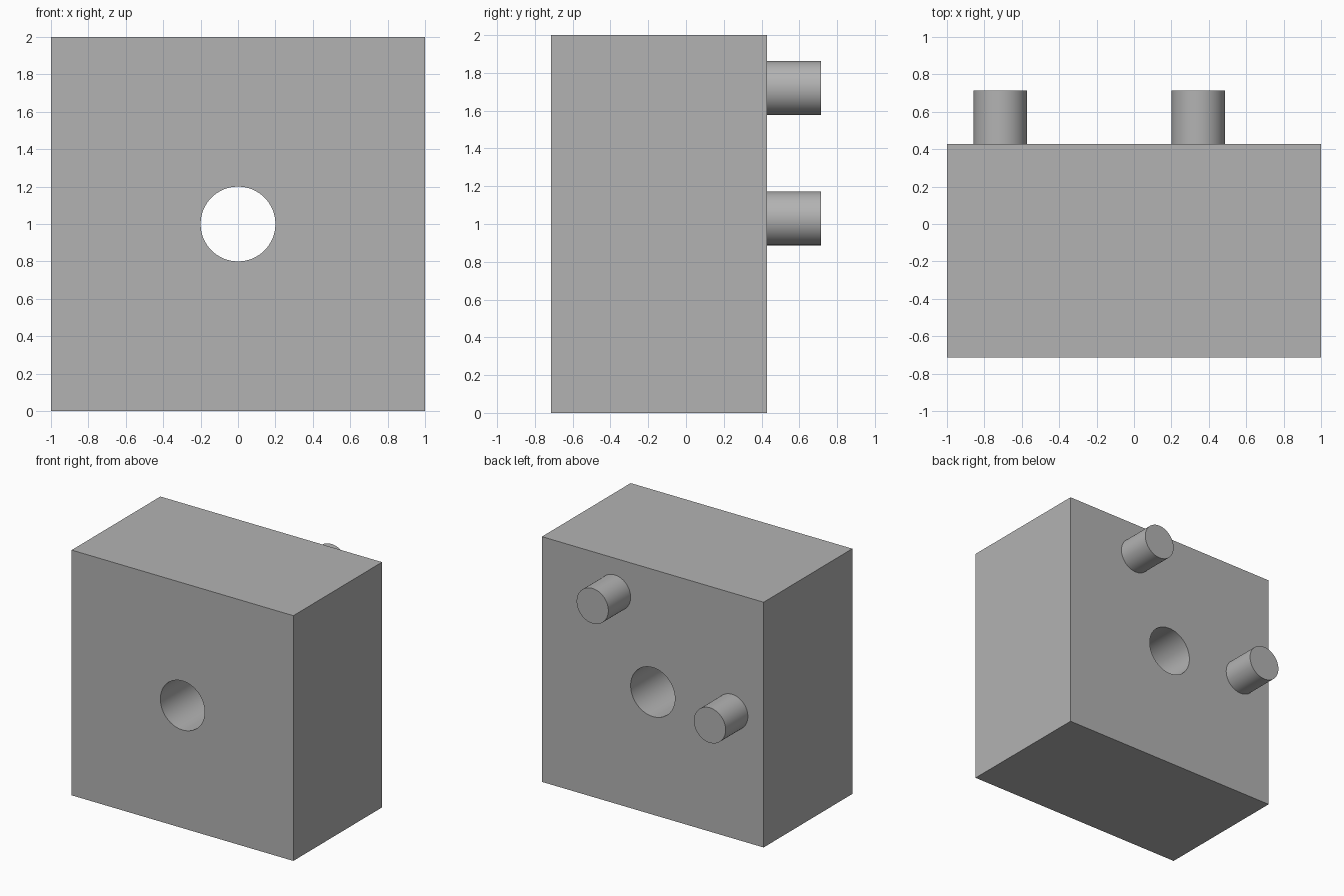
import bpy
from math import radians

default_cube = bpy.data.objects.get("Cube")
if default_cube:
    bpy.data.objects.remove(default_cube, do_unlink=True)

FRONT, BACK, PEG_END = -0.715, 0.428, 0.715

# Single plain grey
grey = bpy.data.materials.new("plain grey")
grey.use_nodes = True
colour = (0.45, 0.45, 0.45, 1)
grey.diffuse_color = colour
grey.node_tree.nodes["Principled BSDF"].inputs["Base Color"].default_value = colour


def rod(name, x, z, radius, y0, y1):
    """Round bar running front to back from y0 to y1."""
    bpy.ops.mesh.primitive_cylinder_add(
        vertices=64, radius=radius, depth=y1 - y0,
        location=(x, (y0 + y1) / 2, z), rotation=(radians(90), 0, 0))
    obj = bpy.context.object
    obj.name = name
    obj.data.materials.append(grey)
    bpy.ops.object.shade_smooth_by_angle(angle=radians(30))
    return obj


# Block
bpy.ops.mesh.primitive_cube_add(size=1, location=(0, (FRONT + BACK) / 2, 1))
block = bpy.context.object
block.name = "block"
block.scale = (2, BACK - FRONT, 2)
bpy.ops.object.transform_apply(location=False, rotation=False, scale=True)
block.data.materials.append(grey)

# Through hole in the middle of the block
cutter = rod("hole_cutter", 0, 1, 0.2, FRONT - 0.2, BACK + 0.2)
cutter.hide_render = True
cut = block.modifiers.new("through_hole", "BOOLEAN")
cut.operation = "DIFFERENCE"
cut.solver = "EXACT"
cut.object = cutter
bpy.ops.object.select_all(action="DESELECT")
block.select_set(True)
bpy.context.view_layer.objects.active = block
bpy.ops.object.modifier_apply(modifier=cut.name)
bpy.data.objects.remove(cutter, do_unlink=True)
bpy.ops.object.shade_smooth_by_angle(angle=radians(30))

# Pegs on the back
rod("upper_peg", 0.343, 1.72, 0.143, BACK, PEG_END)
rod("lower_peg", -0.715, 1.03, 0.143, BACK, PEG_END)
